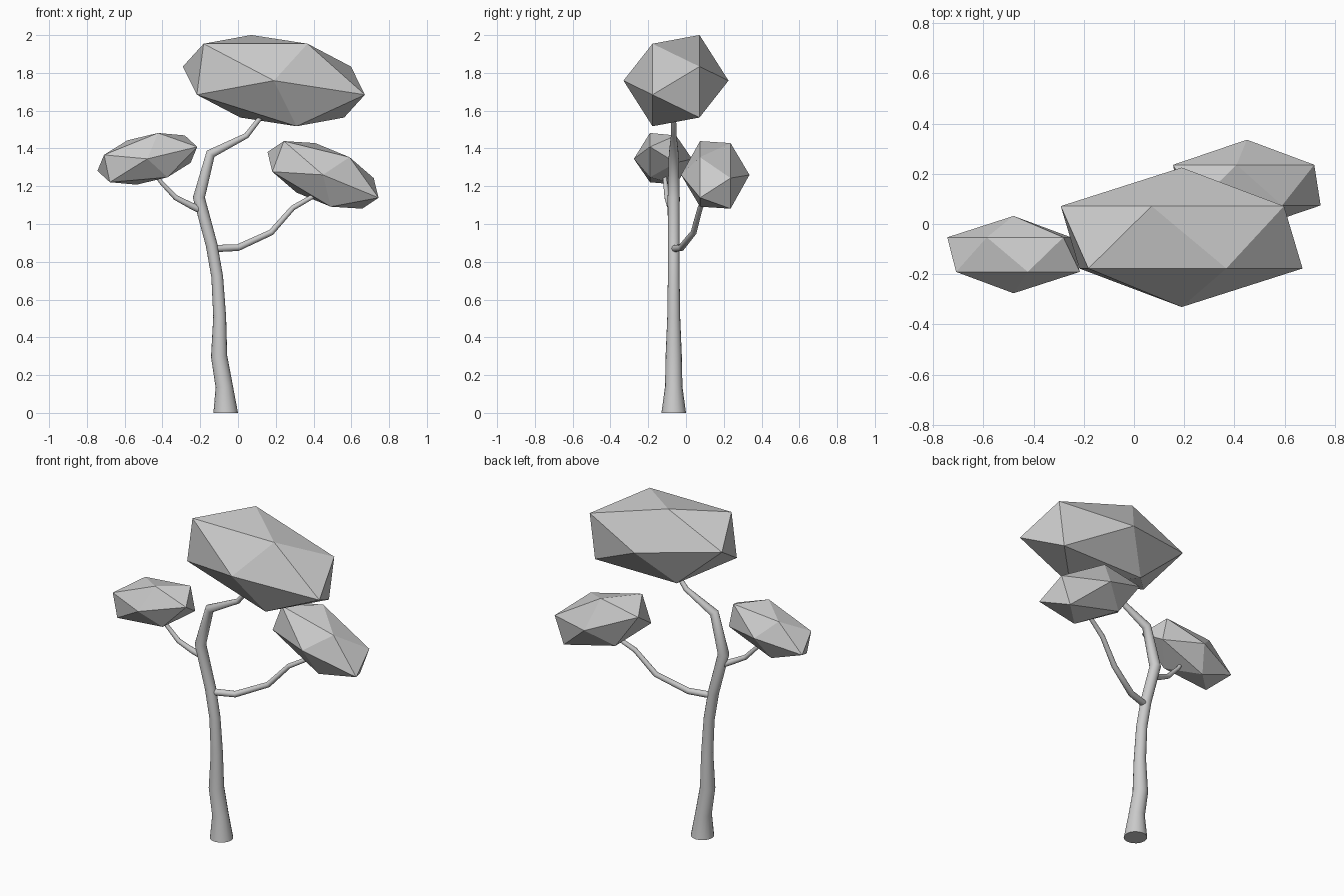
import bpy, bmesh, math
from mathutils import Vector, Matrix

if "Cube" in bpy.data.objects:
    bpy.data.objects.remove(bpy.data.objects["Cube"])


def add_object(name, bm):
    bmesh.ops.recalc_face_normals(bm, faces=bm.faces[:])
    mesh = bpy.data.meshes.new(name)
    bm.to_mesh(mesh)
    bm.free()
    obj = bpy.data.objects.new(name, mesh)
    bpy.context.collection.objects.link(obj)
    return obj


def limb(name, path, sides=16, start_dir=None):
    """Tapered round tube through (x, y, z, radius) points, capped."""
    bm = bmesh.new()
    pts = [Vector(p[:3]) for p in path]
    rings = []
    for i, p in enumerate(pts):
        before = (p - pts[i - 1]).normalized() if i else Vector()
        after = (pts[i + 1] - p).normalized() if i < len(pts) - 1 else Vector()
        t = (before + after).normalized()
        if i == 0 and start_dir:
            t = Vector(start_dir)
        u = Vector((0, 1, 0)).cross(t).normalized()
        v = t.cross(u)
        r = path[i][3]
        rings.append([bm.verts.new(p + r * (math.cos(a) * u + math.sin(a) * v))
                      for a in (2 * math.pi * k / sides for k in range(sides))])
    for a, b in zip(rings, rings[1:]):
        for k in range(sides):
            n = (k + 1) % sides
            bm.faces.new((a[k], a[n], b[n], b[k]))
    bm.faces.new(rings[0])
    bm.faces.new(rings[-1])
    obj = add_object(name, bm)
    bpy.ops.object.select_all(action='DESELECT')
    obj.select_set(True)
    bpy.context.view_layer.objects.active = obj
    bpy.ops.object.shade_smooth_by_angle(angle=math.radians(50))


def foliage(name, centre, apex, side, depth):
    """Icosahedron with poles along y, stretched by two (x, z) vectors."""
    bm = bmesh.new()
    bmesh.ops.create_icosphere(bm, subdivisions=1, radius=1)
    shape = Matrix(((apex[0], side[0], 0), (0, 0, depth), (apex[1], side[1], 0))).to_4x4()
    bm.transform(Matrix.Translation(centre) @ shape)
    add_object(name, bm)


# Trunk, bending into the top canopy
limb("trunk", [(-.065, -.065, 0, .065), (-.073, -.065, .14, .046), (-.10, -.065, .30, .043),
               (-.097, -.065, .51, .034), (-.11, -.065, .72, .031), (-.14, -.065, .89, .031),
               (-.207, -.065, 1.14, .032), (-.145, -.065, 1.372, .026),
               (.045, -.065, 1.468, .015), (.14, -.065, 1.59, .012)], start_dir=(0, 0, 1))

# Side branches
limb("right_branch", [(-.12, -.06, .87, .019), (0, -.025, .875, .018), (.175, .04, .955, .016),
                      (.29, .075, 1.085, .014), (.42, .11, 1.16, .012)])
limb("left_branch", [(-.19, -.065, 1.07, .020), (-.25, -.085, 1.098, .017), (-.33, -.10, 1.14, .014),
                     (-.41, -.11, 1.225, .011), (-.45, -.115, 1.29, .010)])

# Leaf clumps
foliage("top_foliage", (.19, -.053, 1.759), (-.134, .27), (.523, 0), .278)
foliage("left_foliage", (-.48, -.122, 1.345), (-.0635, -.153), (-.29, -.025), .154)
foliage("right_foliage", (.45, .155, 1.26), (.2315, -.20), (-.2405, -.045), .181)
